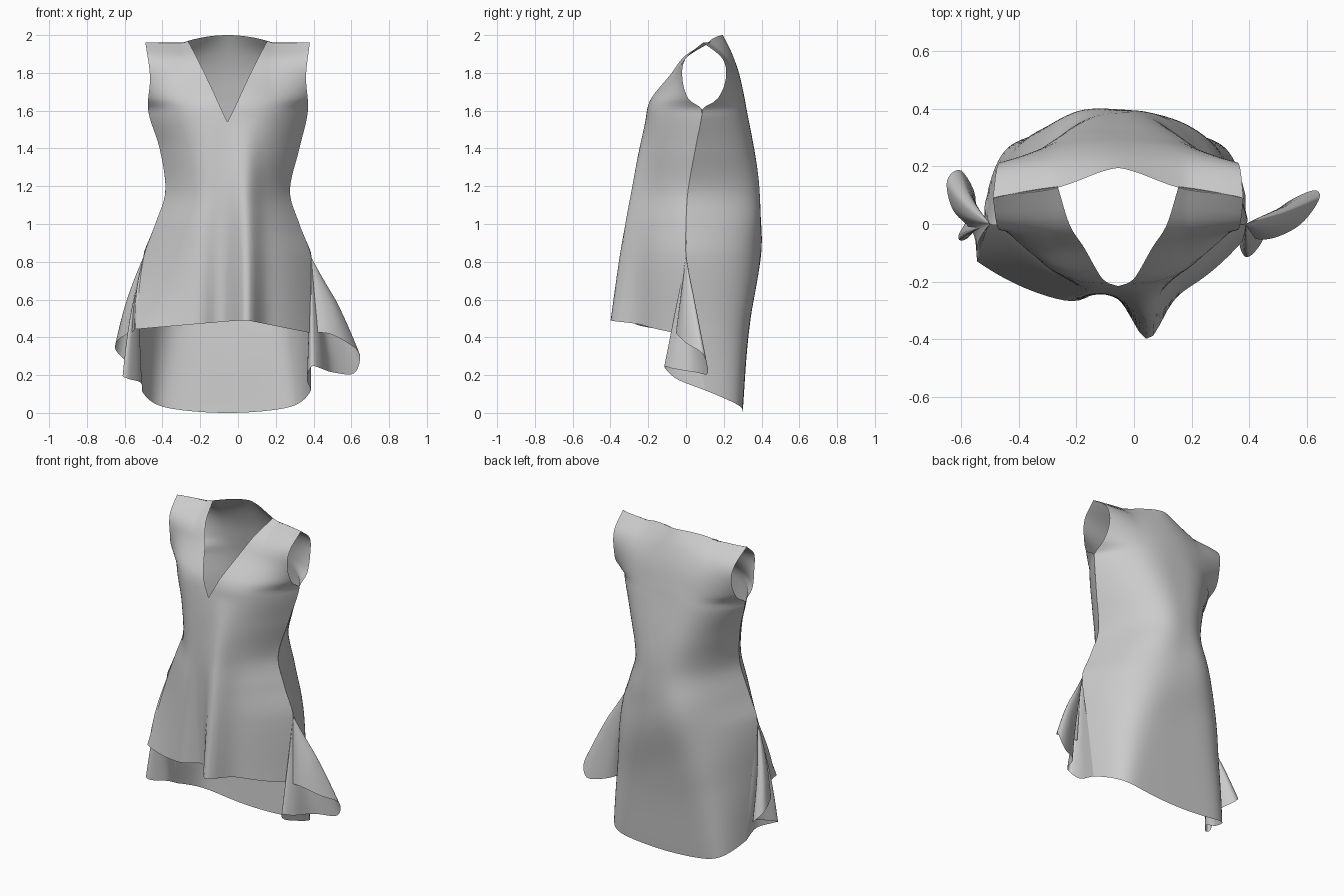
import bpy, bmesh, math
from mathutils import Vector

if "Cube" in bpy.data.objects:
    bpy.data.objects.remove(bpy.data.objects["Cube"])

CX = -0.055          # garment centre line
APEX_Z = 0.82        # where the side flounces start


def curve(table, z):
    """Smooth interpolation of rows (z, values...) sorted by falling z."""
    n = len(table)
    i = 0
    while i < n - 2 and z < table[i + 1][0]:
        i += 1

    def slope(j, c):
        a, b = table[max(j - 1, 0)], table[min(j + 1, n - 1)]
        return (b[c] - a[c]) / (b[0] - a[0])
    a, b = table[i], table[i + 1]
    h = b[0] - a[0]
    u = min(max((z - a[0]) / h, 0), 1)
    out = []
    for c in range(1, len(a)):
        m0, m1 = slope(i, c) * h, slope(i + 1, c) * h
        out.append((2*u**3 - 3*u*u + 1) * a[c] + (u**3 - 2*u*u + u) * m0
                   + (3*u*u - 2*u**3) * b[c] + (u**3 - u*u) * m1)
    return out


# Side outline shared by both panels: z, left x, right x
SIDES = [(1.96, -.49, .38), (1.78, -.466, .36), (1.6, -.475, .37), (1.4, -.415, .325),
         (1.17, -.385, .275), (1.0, -.438, .325), (APEX_Z, -.5, .388)]
FRONT_SIDES = SIDES + [(.45, -.545, .385)]
BACK_SIDES = SIDES + [(.4, -.508, .388), (0, -.507, .387)]
# z, centre y, left edge y, right edge y, roundness power
FRONT = [(1.96, .142, .09, .09, 2), (1.88, .0, .0, .0, 2), (1.78, -.085, -.02, -.02, 2),
         (1.66, -.185, .015, .015, 2.6), (1.61, -.205, .085, .085, 3),
         (1.58, -.21, .085, .085, 3), (1.4, -.237, .05, .05, 2.6),
         (1.17, -.265, .01, .01, 2.2), (1.0, -.275, 0, 0, 2.2), (APEX_Z, -.28, 0, 0, 2.2),
         (.45, -.285, -.13, -.05, 2.2)]
BACK = [(1.96, .195, .09, .09, 1.2), (1.88, .24, .19, .19, 1.8), (1.78, .28, .212, .212, 2.2),
        (1.66, .31, .165, .165, 2.5), (1.61, .32, .085, .085, 3),
        (1.58, .326, .085, .085, 3), (1.4, .36, .05, .05, 3),
        (1.17, .39, .01, .01, 2.8), (1.0, .403, 0, 0, 3), (APEX_Z, .39, 0, 0, 3.4),
        (.4, .33, .07, .05, 6), (0, .30, .12, .10, 10)]


def clamp(v):
    return min(max(v, 0), 1)


def panel_point(z, s, sign, front):
    """Point at height z, s = 0 (centre or neckline) to 1 (seam or armhole)."""
    xl, xr = curve(FRONT_SIDES if front else BACK_SIDES, z)
    yc, yl, yr, p = curve(FRONT if front else BACK, z)
    half = (xr - CX) if sign > 0 else (CX - xl)
    neck = max(0, (z - 1.54) / .42) * .21 / half if front else 0
    t = neck + (1 - neck) * math.sin(s * math.pi / 2)
    x = CX + sign * half * t
    ys = yr if sign > 0 else yl
    k = clamp((z - 1.6) / .36)
    y = ys + (yc - ys) * (1 - t ** p)
    lift = .04 * max(0, 1 - (t / .55) ** 2) * k
    if front:
        # hanging folds and slanted front hem
        a = max(0, (1.55 - z) / 1.1)
        y += a * (.055 * math.exp(-((x + .1) / .07) ** 2)
                  - .125 * math.exp(-((x - .05) / .065) ** 2))
        d = x - .03
        hem, low = .49 - (.2 if d > 0 else .085) * max(0, abs(d) - .02), .45
    else:
        y -= .025 * k ** 3 * math.sin(math.pi * t) ** 2
        y += .008 * math.sin(9 * x + 11 * z) * (1 - t * t) * max(0, 1 - abs(z - .95) / .5)
        hem, low = .05 * t * t + .07 * (yc - y) / .2, 0
    if z < .9:
        lift += (hem - low) * (.9 - z) / (.9 - low)
    return Vector((x, y, z + lift))


def finish(name, grids):
    """Turn point grids into one smooth cloth object."""
    bm = bmesh.new()
    for g in grids:
        vs = [[bm.verts.new(p) for p in row] for row in g]
        for r0, r1 in zip(vs, vs[1:]):
            for i in range(len(r0) - 1):
                bm.faces.new((r0[i], r0[i + 1], r1[i + 1], r1[i]))
    bmesh.ops.remove_doubles(bm, verts=bm.verts, dist=1e-4)
    bmesh.ops.recalc_face_normals(bm, faces=bm.faces)
    me = bpy.data.meshes.new(name)
    bm.to_mesh(me)
    bm.free()
    me.shade_smooth()
    ob = bpy.data.objects.new(name, me)
    bpy.context.collection.objects.link(ob)
    return ob


# Front and back panels, each as two halves
for name, front, low in (("front_panel", True, .45), ("back_panel", False, 0)):
    levels = [1.96 - .42 * i / 20 for i in range(20)]
    levels += [1.54 - (1.54 - low) * i / 44 for i in range(45)]
    finish(name, [[[panel_point(z, i / 28, sign, front) for i in range(29)] for z in levels]
                  for sign in (-1, 1)])

# Folded side flounces: fans from the seam apex to a wavy hem
HEM_RIGHT = [(.48, -.05, .42), (.58, .0, .37), (.645, .09, .31), (.615, .115, .21),
             (.5, .05, .215), (.44, -.07, .235), (.39, -.115, .245), (.365, -.05, .18)]
HEM_LEFT = [(-.56, -.03, .43), (-.63, .05, .39), (-.65, .15, .34), (-.6, .185, .28),
            (-.55, .08, .24), (-.61, -.04, .2), (-.58, -.05, .18), (-.515, .03, .16)]


def flounce(name, hem, sign):
    edge_f = [panel_point(APEX_Z - (APEX_Z - .45) * j / 20, 1, sign, True) for j in range(21)]
    edge_b = [panel_point(APEX_Z * (1 - j / 20), 1, sign, False) for j in range(21)]
    apex = (edge_f[0] + edge_b[0]) / 2
    pts = [edge_f[-1]] + [Vector(p) for p in hem] + [edge_b[-1]]
    table = [(-i, *p) for i, p in enumerate(pts)]
    n = 6 * (len(pts) - 1)
    line = [Vector(curve(table, -i / 6)) for i in range(n + 1)]
    rows = []
    for j in range(21):
        k = j / 20
        row = [apex.lerp(p, k) for p in line]
        for p in row:                      # cloth swells outward as it falls
            p.x += sign * .015 * math.sin(math.pi * k) * clamp((abs(p.x) - .4) / .1)
        row[0], row[-1] = edge_f[j], edge_b[j]
        rows.append(row)
    finish(name, [rows])


flounce("right_flounce", HEM_RIGHT, 1)
flounce("left_flounce", HEM_LEFT, -1)
